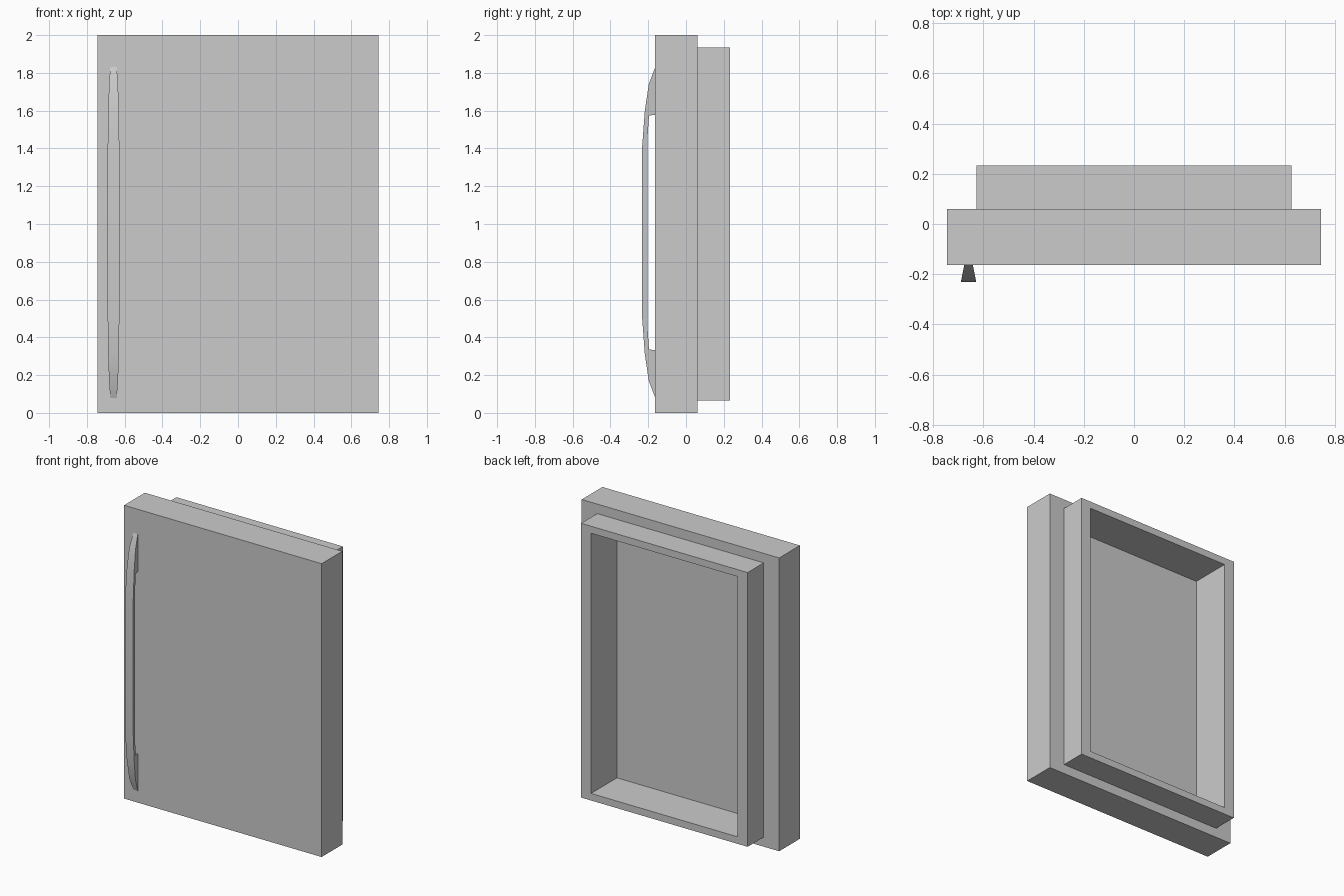
import bpy
import bmesh
from mathutils import Vector

cube = bpy.data.objects.get("Cube")
if cube:
    bpy.data.objects.remove(cube, do_unlink=True)

grey = bpy.data.materials.new("light grey")
grey.use_nodes = True
colour = (0.6, 0.6, 0.6, 1)
grey.diffuse_color = colour
grey.node_tree.nodes["Principled BSDF"].inputs["Base Color"].default_value = colour


def add_object(name, bm):
    bmesh.ops.recalc_face_normals(bm, faces=bm.faces)
    mesh = bpy.data.meshes.new(name)
    bm.to_mesh(mesh)
    bm.free()
    mesh.materials.append(grey)
    obj = bpy.data.objects.new(name, mesh)
    bpy.context.collection.objects.link(obj)
    return obj


# Door slab with a raised back rim and a deep recess, grown from its back face
HALF_W, FRONT, BACK, RIM_BACK, FLOOR = 0.745, -0.163, 0.06, 0.233, -0.046
bm = bmesh.new()
bmesh.ops.create_cube(bm, size=1)
for v in bm.verts:
    v.co = Vector((v.co.x * 2 * HALF_W, FRONT if v.co.y < 0 else BACK, v.co.z * 2 + 1))
bm.faces.ensure_lookup_table()
panel = max(bm.faces, key=lambda f: f.calc_center_median().y)


def step(half_w, margin, depth):
    """Inset the back panel to a centred rectangle, then push it to a depth."""
    bmesh.ops.inset_individual(bm, faces=[panel], thickness=0.02)
    for v in panel.verts:
        v.co.x = half_w if v.co.x > 0 else -half_w
        v.co.z = 2 - margin if v.co.z > 1 else margin
    level = panel.verts[0].co.y
    bmesh.ops.inset_individual(bm, faces=[panel], thickness=0, depth=0)
    for v in panel.verts:
        v.co.y = level + depth


step(0.628, 0.065, RIM_BACK - BACK)
step(0.553, 0.113, FLOOR - RIM_BACK)
add_object("door", bm)

# Bowed handle: mirrored side profile, wider toward the front
MID_Z, HANDLE_X = 0.955, -0.659
outer = [(FRONT, 0.875), (-0.197, 0.785), (-0.218, 0.645), (-0.232, 0.455)]
inner = [(-0.204, 0.5), (-0.196, 0.62), (FRONT, 0.622)]


def mirrored(half):
    return [(y, MID_Z + h) for y, h in half] + [(y, MID_Z - h) for y, h in reversed(half)]


def half_width(y):
    return 0.017 + (FRONT - y) * 0.2


bm = bmesh.new()
rings = []
for side in (-1, 1):
    rings.append([[bm.verts.new((HANDLE_X + side * half_width(y), y, z)) for y, z in mirrored(p)]
                  for p in (outer, list(reversed(inner)))])
(left_out, left_in), (right_out, right_in) = rings
# Flanks: solid end feet and the bow between them
for out, inn in rings:
    last = len(out) - 1
    bm.faces.new([out[0], out[1], inn[1], inn[0]])
    bm.faces.new([out[1], out[2], inn[1]])
    bm.faces.new([out[2], out[3], inn[2], inn[1]])
    bm.faces.new([out[3], out[4], inn[3], inn[2]])
    bm.faces.new([out[4], out[5], inn[4], inn[3]])
    bm.faces.new([out[5], out[6], inn[4]])
    bm.faces.new([out[6], out[last], inn[5], inn[4]])
# Outer and inner surfaces, and the feet against the door
for a, b in ((left_out, right_out), (left_in, right_in)):
    for i in range(len(a) - 1):
        bm.faces.new([a[i], a[i + 1], b[i + 1], b[i]])
for i in (0, -1):
    bm.faces.new([left_out[i], left_in[i], right_in[i], right_out[i]])
handle = add_object("handle", bm)

bpy.ops.object.select_all(action="DESELECT")
handle.select_set(True)
bpy.context.view_layer.objects.active = handle
bpy.ops.object.shade_smooth_by_angle(angle=0.5)
